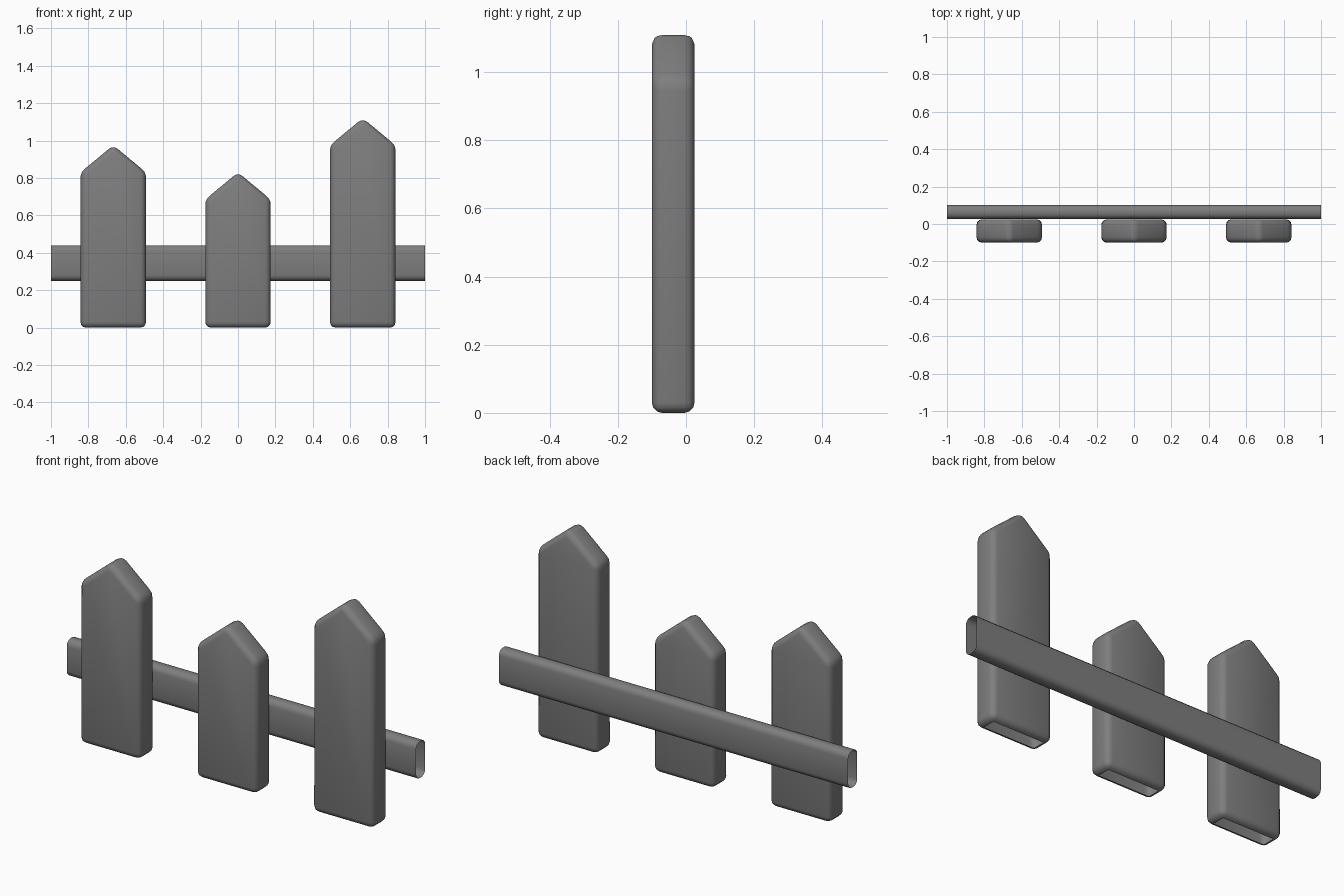
import bpy, bmesh
from mathutils import Vector

cube = bpy.data.objects.get("Cube")
if cube:
    bpy.data.objects.remove(cube)

grey = bpy.data.materials.new("fence grey")
grey.use_nodes = True
colour = (0.21, 0.21, 0.21, 1)
grey.diffuse_color = colour
grey.node_tree.nodes["Principled BSDF"].inputs["Base Color"].default_value = colour


def rounded_prism(name, outline, sweep, radius, open_dirs, keep=lambda e: True):
    """Sweep an outline, round its edges, then open the ends facing open_dirs."""
    bm = bmesh.new()
    base = bm.faces.new([bm.verts.new(p) for p in outline])
    ext = bmesh.ops.extrude_face_region(bm, geom=[base], use_keep_orig=True)
    moved = [v for v in ext["geom"] if isinstance(v, bmesh.types.BMVert)]
    bmesh.ops.translate(bm, verts=moved, vec=sweep)
    bmesh.ops.recalc_face_normals(bm, faces=bm.faces)
    bmesh.ops.bevel(bm, geom=[e for e in bm.edges if keep(e)], offset=radius,
                    segments=3, profile=0.5, affect='EDGES')
    bm.normal_update()
    ends = [f for f in bm.faces if any(f.normal.dot(Vector(d)) > 0.999 for d in open_dirs)]
    bmesh.ops.delete(bm, geom=ends, context='FACES')
    mesh = bpy.data.meshes.new(name)
    bm.to_mesh(mesh)
    bm.free()
    mesh.materials.append(grey)
    obj = bpy.data.objects.new(name, mesh)
    bpy.context.collection.objects.link(obj)
    for p in mesh.polygons:
        p.use_smooth = True
    bpy.ops.object.select_all(action='DESELECT')
    obj.select_set(True)
    bpy.context.view_layer.objects.active = obj
    bpy.ops.object.shade_smooth_by_angle(angle=0.6)
    return obj


# Pointed pickets, hollow at the foot
half, front, back = 0.175, -0.1, 0.025
for name, x, shoulder in (("right_picket", -0.667, 0.83),
                          ("middle_picket", 0, 0.685),
                          ("left_picket", 0.667, 0.975)):
    outline = [(x - half, front, 0), (x + half, front, 0), (x + half, front, shoulder),
               (x, front, shoulder + 0.145), (x - half, front, shoulder)]
    rounded_prism(name, outline, (0, back - front, 0), 0.03, [(0, 0, -1)])

# Long back rail, an open-ended tube
lo, hi, near, far = 0.25, 0.44, 0.028, 0.102
section = [(-1, near, lo), (-1, far, lo), (-1, far, hi), (-1, near, hi)]
rounded_prism("back_rail", section, (2, 0, 0), 0.03, [(1, 0, 0), (-1, 0, 0)],
              keep=lambda e: abs(e.verts[0].co.x - e.verts[1].co.x) > 1)
